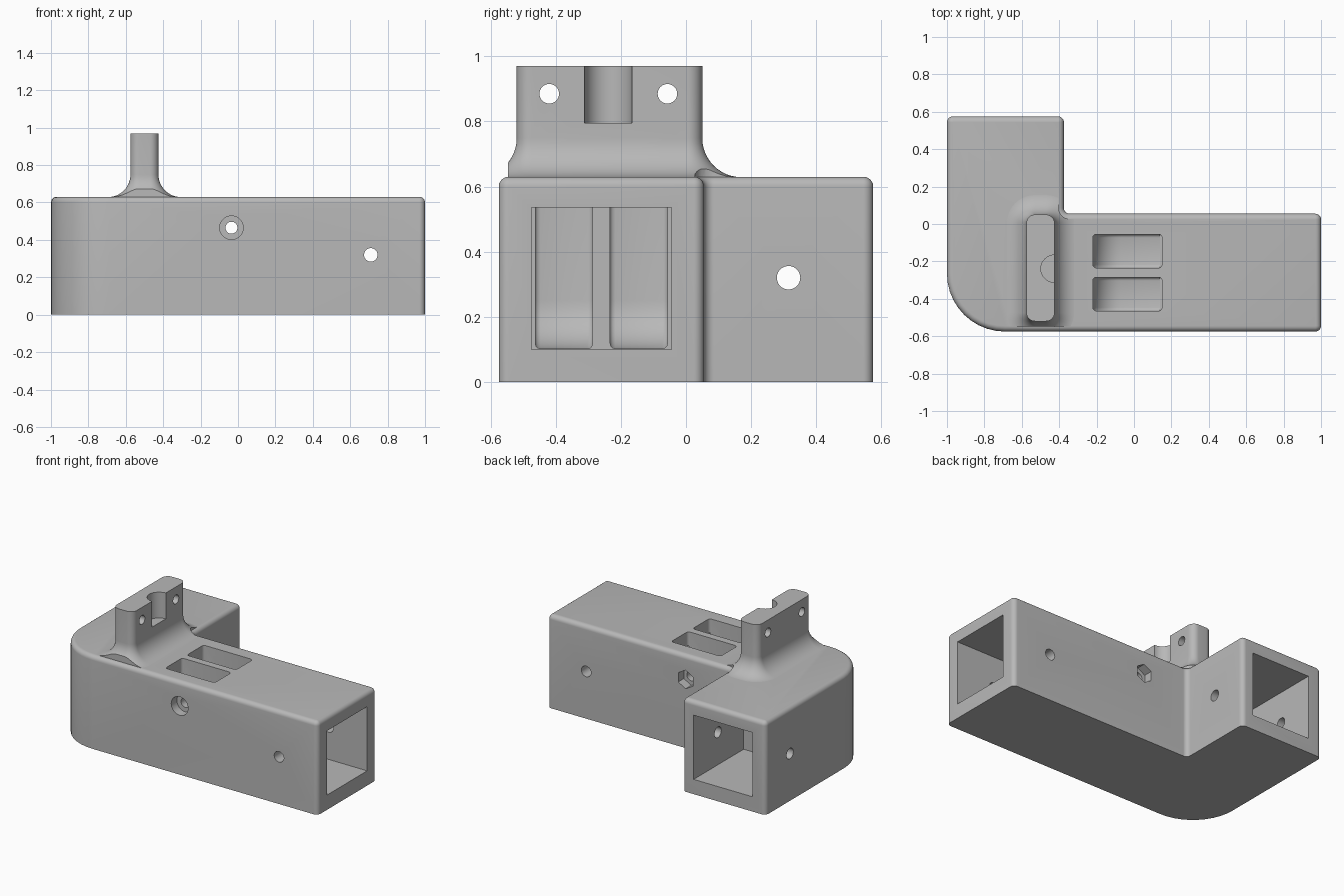
import bpy, bmesh, math
from mathutils import Vector

cube = bpy.data.objects.get("Cube")
if cube:
    bpy.data.objects.remove(cube, do_unlink=True)

HALF_PI = math.pi / 2


def outline(corners, grow=0.0, steps=10):
    """Rounded right-angled outline, offset outward by grow."""
    pts = []
    for i, (x, y, r) in enumerate(corners):
        p = Vector((x, y))
        u = (p - Vector(corners[i - 1][:2])).normalized()
        v = (Vector(corners[(i + 1) % len(corners)][:2]) - p).normalized()
        sign = 1 if u.cross(v) > 0 else -1
        p += grow * (Vector((u.y, -u.x)) + Vector((v.y, -v.x)))
        r = max(r + sign * grow, 0.001)
        centre = p - u * r + v * r
        for k in range(steps + 1):
            t = HALF_PI * k / steps
            pts.append(centre + r * (u * math.sin(t) - v * math.cos(t)))
    return pts


def loft(name, rings):
    """Closed solid through rings of equal point count."""
    bm = bmesh.new()
    loops = [[bm.verts.new(p) for p in ring] for ring in rings]
    n = len(loops[0])
    for a, b in zip(loops, loops[1:]):
        for i in range(n):
            j = (i + 1) % n
            bm.faces.new((a[i], a[j], b[j], b[i]))
    bm.faces.new(loops[0][::-1])
    bm.faces.new(loops[-1])
    bmesh.ops.recalc_face_normals(bm, faces=bm.faces)
    mesh = bpy.data.meshes.new(name)
    bm.to_mesh(mesh)
    bm.free()
    obj = bpy.data.objects.new(name, mesh)
    bpy.context.collection.objects.link(obj)
    return obj


def level(pts, z):
    return [(p.x, p.y, z) for p in pts]


def box(name, lo, hi):
    rect = [(lo[0], lo[1]), (hi[0], lo[1]), (hi[0], hi[1]), (lo[0], hi[1])]
    return loft(name, [[(x, y, z) for x, y in rect] for z in (lo[2], hi[2])])


def rod(name, centre, radius, length, axis, sides=40):
    rot = {"x": (0, HALF_PI, 0), "y": (HALF_PI, 0, 0), "z": (0, 0, 0)}[axis]
    bpy.ops.mesh.primitive_cylinder_add(vertices=sides, radius=radius, depth=length,
                                        location=centre, rotation=rot)
    obj = bpy.context.object
    obj.name = name
    return obj


def bake(obj):
    bpy.context.view_layer.update()
    deps = bpy.context.evaluated_depsgraph_get()
    mesh = bpy.data.meshes.new_from_object(obj.evaluated_get(deps))
    obj.modifiers.clear()
    obj.data = mesh


def combine(obj, other, operation):
    other.hide_render = True
    mod = obj.modifiers.new(operation.lower(), "BOOLEAN")
    mod.operation = operation
    mod.solver = "EXACT"
    mod.object = other
    bake(obj)
    bpy.data.objects.remove(other, do_unlink=True)


# L-shaped body with rounded top edge
top, edge = 0.63, 0.03
ell = [(-1, -0.575, 0.31), (1, -0.575, 0.031), (1, 0.055, 0.031),
       (-0.375, 0.055, 0.031), (-0.375, 0.575, 0.031), (-1, 0.575, 0.031)]
rings = [level(outline(ell), 0)]
for k in range(7):
    a = HALF_PI * k / 6
    rings.append(level(outline(ell, edge * (math.cos(a) - 1)), top - edge + edge * math.sin(a)))
body = loft("bracket_body", rings)

# Upright mounting tab with a flared foot, kept inside the flat top
flare = 0.12
tab_corners = [(-0.575, -0.52, 0.045), (-0.425, -0.52, 0.045),
               (-0.425, 0.05, 0.045), (-0.575, 0.05, 0.045)]
rings = [level(outline(tab_corners, flare), 0.6)]
for k in range(12, -1, -1):
    a = HALF_PI * k / 12
    rings.append(level(outline(tab_corners, flare * (1 - math.cos(a))),
                       top - 0.001 + flare * (1 - math.sin(a))))
rings.append(level(outline(tab_corners), 0.97))
tab = loft("mounting_tab", rings)
limit = loft("tab_limit", [level(outline(ell, -0.028), z) for z in (0.5, 1.2)])
combine(tab, limit, "INTERSECT")
combine(body, tab, "UNION")

# Square sockets in both arms
cutters = [box("long_socket", (0.14, -0.475, 0.10), (1.2, -0.045, 0.535)),
           box("short_socket", (-0.90, 0.04, 0.10), (-0.46, 0.8, 0.535))]

# Strap slots curving from the long socket up through the top
for y0, y1 in ((-0.465, -0.285), (-0.235, -0.055)):
    bend = 0.15
    side = [(0.15, 0.10)]
    for k in range(11):
        a = HALF_PI * k / 10
        side.append((-0.22 + bend * (1 - math.sin(a)), 0.10 + bend * (1 - math.cos(a))))
    side += [(-0.22, 0.8), (0.15, 0.8)]
    slot = loft("strap_slot", [[(x, y, z) for x, z in side] for y in (y0, y1)])
    soft = slot.modifiers.new("soft_edges", "BEVEL")
    soft.width = 0.018
    soft.segments = 3
    soft.limit_method = "ANGLE"
    bake(slot)
    cutters.append(slot)

# Bolt holes, screw head recess and nut recess
cutters += [
    rod("end_bolt", (0.71, -0.25, 0.32), 0.036, 1, "y"),
    rod("strap_bolt", (-0.035, -0.25, 0.465), 0.032, 1, "y"),
    rod("head_recess", (-0.035, -0.575, 0.465), 0.063, 0.12, "y"),
    rod("nut_recess", (-0.035, 0.055, 0.465), 0.063, 0.12, "y", 6),
    rod("short_arm_bolt", (-0.7, 0.315, 0.32), 0.036, 1, "x"),
    rod("tab_groove", (-0.425, -0.239, 0.995), 0.073, 0.4, "z"),
]
for y in (-0.42, -0.057):
    cutters.append(rod("tab_hole", (-0.5, y, 0.885), 0.03, 0.5, "x"))
for cutter in cutters:
    combine(body, cutter, "DIFFERENCE")

# One plain grey colour
grey = bpy.data.materials.new("plain_grey")
colour = (0.48, 0.48, 0.48, 1)
grey.use_nodes = True
grey.diffuse_color = colour
grey.node_tree.nodes["Principled BSDF"].inputs["Base Color"].default_value = colour
body.data.materials.clear()
body.data.materials.append(grey)

bpy.ops.object.select_all(action="DESELECT")
body.select_set(True)
bpy.context.view_layer.objects.active = body
bpy.ops.object.shade_smooth_by_angle(angle=math.radians(32))
